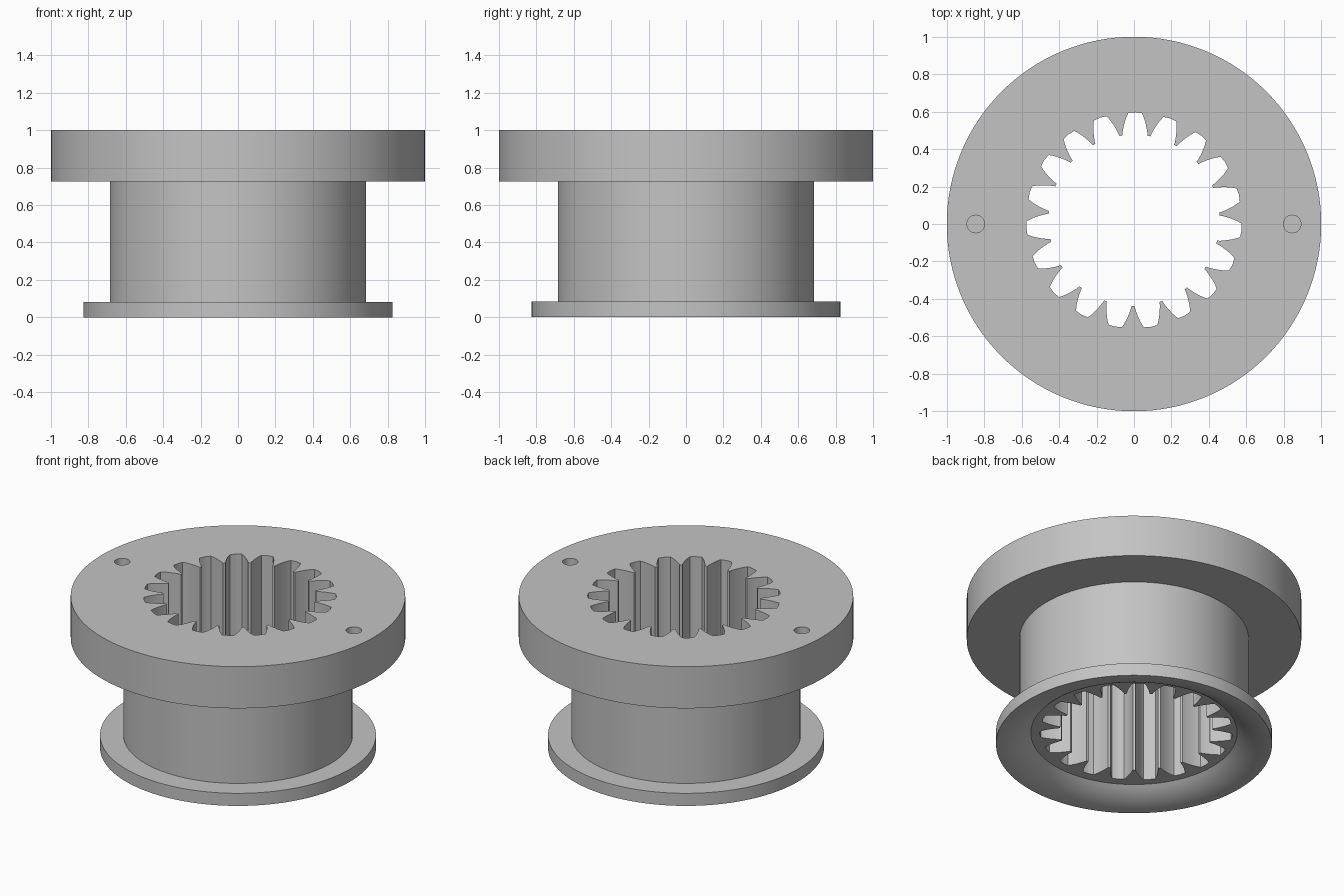
import bpy, bmesh, math
from mathutils import Vector

if "Cube" in bpy.data.objects:
    bpy.data.objects.remove(bpy.data.objects["Cube"])

SEG = 128
TEETH = 19

grey = bpy.data.materials.new("plain_grey")
grey.diffuse_color = (0.55, 0.55, 0.55, 1)
grey.use_nodes = True
grey.node_tree.nodes["Principled BSDF"].inputs["Base Color"].default_value = grey.diffuse_color


def make_object(name, bm):
    bmesh.ops.recalc_face_normals(bm, faces=bm.faces)
    mesh = bpy.data.meshes.new(name)
    bm.to_mesh(mesh)
    bm.free()
    mesh.materials.append(grey)
    ob = bpy.data.objects.new(name, mesh)
    bpy.context.collection.objects.link(ob)
    return ob


def lathe(name, profile):
    """Spin an (r, z) profile that starts and ends on the axis."""
    bm = bmesh.new()
    verts = [bm.verts.new((r, 0, z)) for r, z in profile]
    edges = [bm.edges.new(p) for p in zip(verts, verts[1:])]
    bmesh.ops.spin(bm, geom=verts + edges, cent=(0, 0, 0), axis=(0, 0, 1),
                   angle=math.tau, steps=SEG, use_merge=True)
    bmesh.ops.remove_doubles(bm, verts=bm.verts, dist=1e-5)
    return make_object(name, bm)


def prism(name, outline, z0, z1):
    bm = bmesh.new()
    face = bm.faces.new([bm.verts.new((x, y, z0)) for x, y in outline])
    top = bmesh.ops.extrude_face_region(bm, geom=[face])["geom"]
    bmesh.ops.translate(bm, vec=Vector((0, 0, z1 - z0)),
                        verts=[g for g in top if isinstance(g, bmesh.types.BMVert)])
    return make_object(name, bm)


def cut(target, cutter):
    mod = target.modifiers.new("cut", 'BOOLEAN')
    mod.operation = 'DIFFERENCE'
    mod.solver = 'EXACT'
    mod.object = cutter
    bpy.context.view_layer.objects.active = target
    bpy.ops.object.modifier_apply(modifier=mod.name)
    bpy.data.objects.remove(cutter, do_unlink=True)


# Flanged sleeve with a flared recess in its underside
R_IN, R_OUT, DEPTH = 0.617, 0.825, 0.078
sweep = 2 * math.atan(DEPTH / (R_OUT - R_IN))
arc_r = (R_OUT - R_IN) / math.sin(sweep)
flare = [(R_OUT - arc_r * math.sin(sweep * i / 10),
          arc_r * (1 - math.cos(sweep * i / 10))) for i in range(11)]
profile = [(0, 1), (1, 1), (1, 0.725), (0.685, 0.725), (0.685, 0.083),
           (0.825, 0.083)] + flare + [(0, DEPTH)]
sleeve = lathe("splined_flange_sleeve", profile)

# Toothed bore: each groove is narrow outside and bulges towards the middle
flank = [(0.457, 8.5), (0.475, 8.0), (0.495, 7.25), (0.515, 6.45),
         (0.535, 5.6), (0.555, 4.65), (0.574, 3.6)]
groove = [(r, a) for r, a in flank] + [(0.577, 0)] + [(r, -a) for r, a in reversed(flank)]
outline = []
for i in range(TEETH):
    mid = 89.4 - i * 360 / TEETH
    for r, a in groove:
        t = math.radians(mid + a)
        outline.append((r * math.cos(t), 0.02 + r * math.sin(t)))
cut(sleeve, prism("bore_cutter", outline, -0.5, 1.5))

# Two blind pin holes in the top flange
for side in (-1, 1):
    circle = [(side * 0.845 + 0.047 * math.cos(math.tau * i / 32),
               0.047 * math.sin(math.tau * i / 32)) for i in range(32)]
    cut(sleeve, prism("pin_hole_cutter", circle, 0.86, 1.2))

# Smooth round walls, crisp edges
bpy.ops.object.select_all(action='DESELECT')
sleeve.select_set(True)
bpy.context.view_layer.objects.active = sleeve
bpy.ops.object.shade_smooth_by_angle(angle=math.radians(25))
